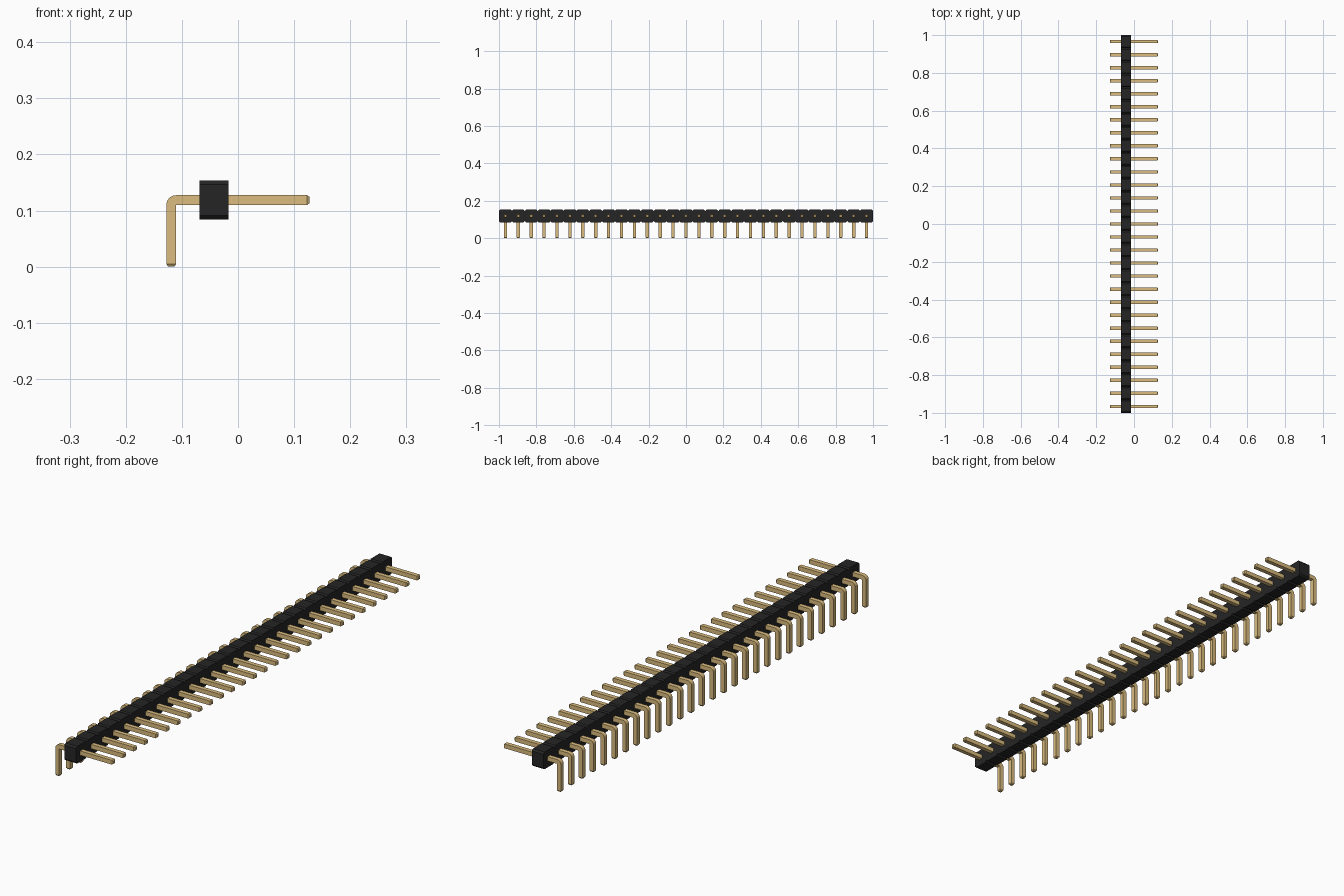
import bpy, bmesh, math
from mathutils import Vector

cube = bpy.data.objects.get("Cube")
if cube:
    bpy.data.objects.remove(cube, do_unlink=True)

COUNT = 29
PITCH = 2 / COUNT
PIN = 0.0172            # pin thickness
TIP = PIN / 4           # tip chamfer
REACH = 0.1275          # half the overall width
AXIS_Z = 0.1187         # height of the horizontal pin run
BODY_X = (-0.0685, -0.017)
CHAMFER = PITCH / 10


def material(name, color):
    mat = bpy.data.materials.new(name)
    mat.use_nodes = True
    mat.diffuse_color = color
    bsdf = next(n for n in mat.node_tree.nodes if n.type == "BSDF_PRINCIPLED")
    bsdf.inputs["Base Color"].default_value = color
    return mat


def prism(points, offset):
    """Extrude a closed outline into a solid."""
    bm = bmesh.new()
    face = bm.faces.new([bm.verts.new(p) for p in points])
    new = bmesh.ops.extrude_face_region(bm, geom=[face], use_keep_orig=True)["geom"]
    bmesh.ops.translate(bm, vec=offset, verts=[v for v in new if isinstance(v, bmesh.types.BMVert)])
    bmesh.ops.recalc_face_normals(bm, faces=bm.faces)
    bm.normal_update()
    return bm


def make_object(name, bm, mat):
    mesh = bpy.data.meshes.new(name)
    bm.to_mesh(mesh)
    bm.free()
    mesh.materials.append(mat)
    obj = bpy.data.objects.new(name, mesh)
    bpy.context.scene.collection.objects.link(obj)
    return obj


black = material("black plastic", (0.019, 0.0185, 0.0185, 1))
gold = material("gold metal", (0.708, 0.504, 0.211, 1))

# Housing: a notched strip, one chamfered cell per pin
half = PITCH / 2
upper = []
for i in range(COUNT):
    y = -1 + i * PITCH
    upper += [(y, half - CHAMFER), (y + CHAMFER, half),
              (y + PITCH - CHAMFER, half)]
upper.append((1, half - CHAMFER))
outline = upper + [(y, -z) for y, z in reversed(upper)]
make_object("housing",
            prism([(BODY_X[0], y, AXIS_Z + z) for y, z in outline],
                  Vector((BODY_X[1] - BODY_X[0], 0, 0))), black)

# Pin: right-angle side profile with a rounded outer bend
inner_x, low, high = -REACH + PIN, AXIS_Z - PIN / 2, AXIS_Z + PIN / 2
first_y = -1 + half - PIN / 2
profile = [(inner_x, TIP), (inner_x, low), (REACH - TIP, low), (REACH - TIP, high)]
for i in range(9):
    a = math.pi / 2 * (1 + i / 8)
    profile.append((inner_x + PIN * math.cos(a), low + PIN * math.sin(a)))
profile.append((-REACH, TIP))
bm = prism([(x, first_y, z) for x, z in profile], Vector((0, PIN, 0)))

# Tapered tips on both ends
ends = [f for f in bm.faces if f.normal.x > 0.9 and f.calc_center_median().x > 0
        or f.normal.z < -0.9 and f.calc_center_median().z < low / 2]
bmesh.ops.inset_individual(bm, faces=ends, thickness=TIP, depth=TIP)
pins = make_object("pins", bm, gold)

bpy.context.view_layer.objects.active = pins
pins.select_set(True)
bpy.ops.object.shade_smooth_by_angle(angle=math.radians(30))

# Repeat the pin along the housing
array = pins.modifiers.new("row", "ARRAY")
array.count = COUNT
array.use_relative_offset = False
array.use_constant_offset = True
array.constant_offset_displace = (0, PITCH, 0)
